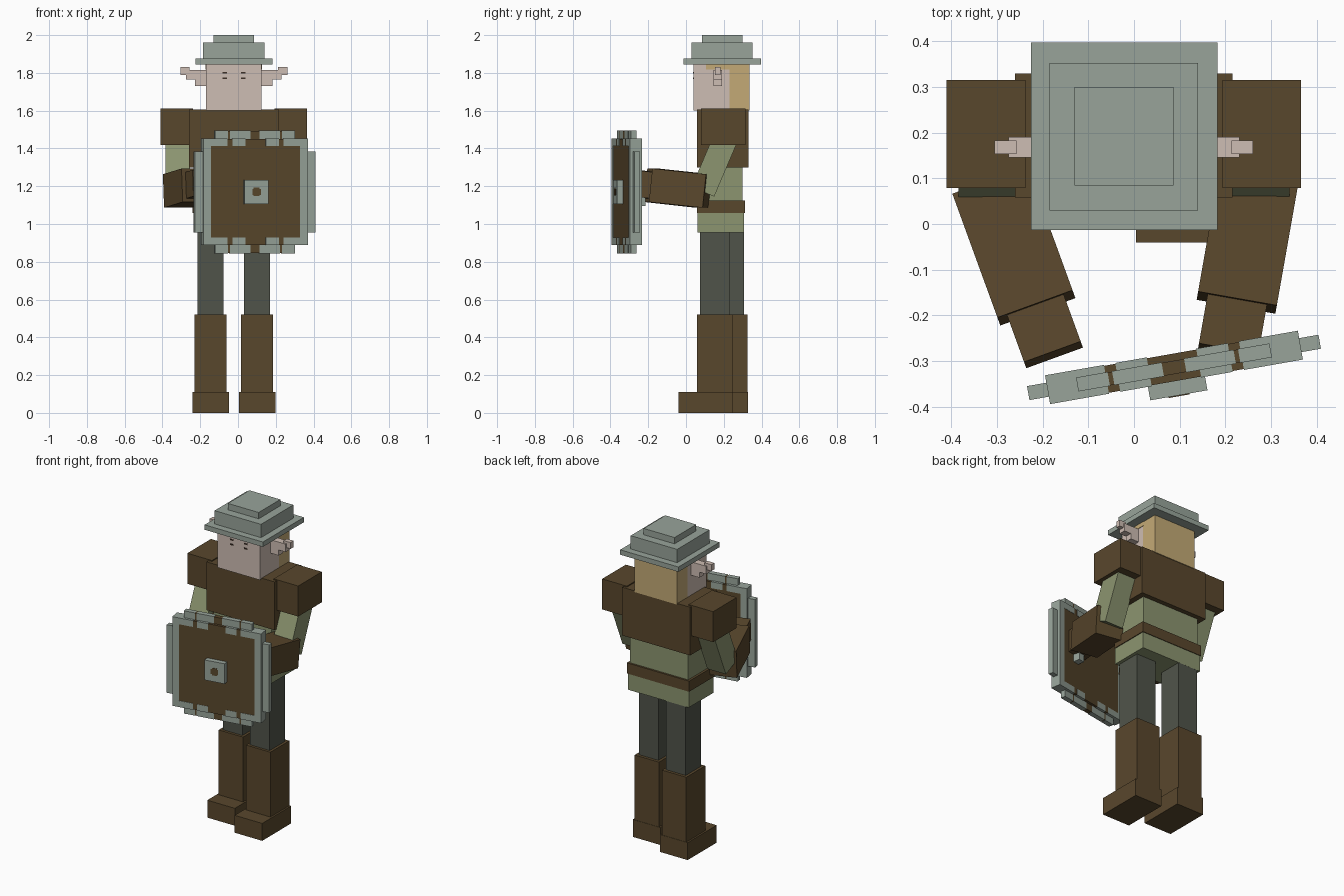
import bpy
from math import radians
from mathutils import Matrix, Vector

if "Cube" in bpy.data.objects:
    bpy.data.objects.remove(bpy.data.objects["Cube"])


def srgb(*rgb):
    return tuple(((c / 255 + 0.055) / 1.055) ** 2.4 for c in rgb) + (1.0,)


def material(name, *rgb):
    m = bpy.data.materials.new(name)
    m.diffuse_color = srgb(*rgb)
    m.use_nodes = True
    m.node_tree.nodes["Principled BSDF"].inputs["Base Color"].default_value = m.diffuse_color
    return m


brown = material("brown_leather", 89, 71, 44)
steel = material("grey_steel", 152, 164, 154)
skin = material("pale_skin", 206, 189, 179)
green = material("green_cloth", 140, 149, 112)
pants = material("dark_trousers", 80, 84, 74)
tan = material("blond_hair", 196, 170, 118)
dark = material("dark_eye", 60, 46, 38)


def block(name, mat, center, size, frame=Matrix()):
    """Box of the given size, placed at center inside an optional frame."""
    bpy.ops.mesh.primitive_cube_add(size=1)
    o = bpy.context.object
    o.name = name
    o.data.transform(frame @ Matrix.Translation(center) @ Matrix.Diagonal((*size, 1)))
    o.data.materials.append(mat)
    return o


def span(name, mat, x, y, z):
    """Box given by its extent along each axis."""
    lo, hi = (Vector(p) for p in zip(x, y, z))
    return block(name, mat, (lo + hi) / 2, hi - lo)


def frame(pos, rx=0, rz=0):
    return (Matrix.Translation(pos) @ Matrix.Rotation(radians(rz), 4, 'Z')
            @ Matrix.Rotation(radians(rx), 4, 'X'))


CX = -0.022  # body centre line

# stepped helmet
span("helmet_brim", steel, (-0.225, 0.183), (-0.013, 0.397), (1.845, 1.876))
span("helmet_middle", steel, (-0.185, 0.14), (0.03, 0.353), (1.876, 1.96))
span("helmet_top", steel, (-0.13, 0.086), (0.084, 0.30), (1.96, 2.0))

# head with hair at the back and along the temples
span("face", skin, (-0.17, 0.125), (0.04, 0.23), (1.6, 1.846))
span("hair_back", tan, (-0.17, 0.125), (0.23, 0.335), (1.6, 1.846))
for s, side in ((-1, "left"), (1, "right")):
    block(side + "_temple_hair", tan, (CX + s * 0.1475, 0.17, 1.832), (0.004, 0.13, 0.028))
    # pointed ear in three steps
    for i, (x0, x1, w, z0, z1) in enumerate((
            (0.145, 0.205, 0.045, 1.73, 1.80),
            (0.145, 0.253, 0.045, 1.765, 1.815),
            (0.235, 0.283, 0.03, 1.79, 1.83))):
        block(f"{side}_ear_{i}", skin, (CX + s * (x0 + x1) / 2, 0.168, (z0 + z1) / 2),
              (x1 - x0, w, z1 - z0))
    # eye lines
    for z in (1.802, 1.772):
        block(side + "_eye_line", dark, (CX + s * 0.049, 0.039, z), (0.024, 0.004, 0.008))

# torso, belt and tunic skirt
span("chest", brown, (-0.26, 0.216), (0.058, 0.33), (1.30, 1.605))
span("waist", green, (-0.225, 0.181), (0.075, 0.30), (1.10, 1.32))
span("belt", brown, (-0.24, 0.196), (0.058, 0.312), (1.058, 1.125))
span("skirt", green, (-0.235, 0.191), (0.06, 0.308), (0.955, 1.06))

# legs in a slight stride, the right one forward
for s, side, dy in ((-1, "left", 0.078), (1, "right", 0)):
    x = CX + s * 0.123
    block(side + "_thigh", pants, (x, 0.152 + dy, 0.74), (0.137, 0.155, 0.46))
    block(side + "_boot", brown, (x, 0.153 + dy, 0.31), (0.17, 0.19, 0.42))
    block(side + "_foot", brown, (x, 0.105 + dy, 0.055), (0.193, 0.29, 0.11))

# arms, elbows bent forward
for s, side, pos, turn in ((-1, "left", (-0.263, -0.048, 1.19), 20),
                           (1, "right", (0.25, -0.03, 1.19), -10)):
    block(side + "_shoulder", brown, (CX + s * 0.302, 0.197, 1.515), (0.172, 0.236, 0.193))
    block(side + "_upper_arm", green, (0, 0, 0), (0.13, 0.13, 0.34),
          frame((CX + s * 0.297, 0.156, 1.327), -23))
    fore = frame(pos, -6, turn)
    block(side + "_forearm", brown, (0, 0, 0), (0.175, 0.29, 0.178), fore)
    block(side + "_hand", brown, (0, -0.19, 0), (0.132, 0.13, 0.14), fore)

# square shield, slightly turned
sh = frame((0.0875, -0.314, 1.17), 0, 10)
block("shield_panel", brown, (0, 0, 0), (0.48, 0.06, 0.56), sh)
block("shield_boss", steel, (0, -0.046, 0), (0.127, 0.032, 0.127), sh)
block("shield_boss_centre", brown, (0, -0.0625, 0), (0.046, 0.003, 0.032), sh)
block("shield_boss_centre", brown, (0, -0.0625, 0), (0.032, 0.003, 0.046), sh)
block("shield_grip", steel, (0.135, 0.05, 0), (0.042, 0.045, 0.15), sh)
for s in (-1, 1):
    # side rims
    block("shield_side_rim", steel, (s * 0.26, 0, 0), (0.042, 0.064, 0.564), sh)
    block("shield_side_tab", steel, (s * 0.302, 0, 0), (0.044, 0.031, 0.43), sh)
    # broken top and bottom rims with leather showing between
    block("shield_edge_strip", brown, (0, 0, s * 0.301), (0.41, 0.029, 0.044), sh)
    for t in (-1, 1):
        block("shield_rim_piece", steel, (t * 0.195, 0, s * 0.262), (0.09, 0.064, 0.04), sh)
        block("shield_rim_piece", steel, (t * 0.09, 0, s * 0.262), (0.07, 0.064, 0.04), sh)
        block("shield_edge_piece", steel, (t * 0.18, 0, s * 0.302), (0.07, 0.031, 0.046), sh)
        block("shield_edge_piece", steel, (t * 0.08, 0, s * 0.302), (0.11, 0.031, 0.046), sh)
